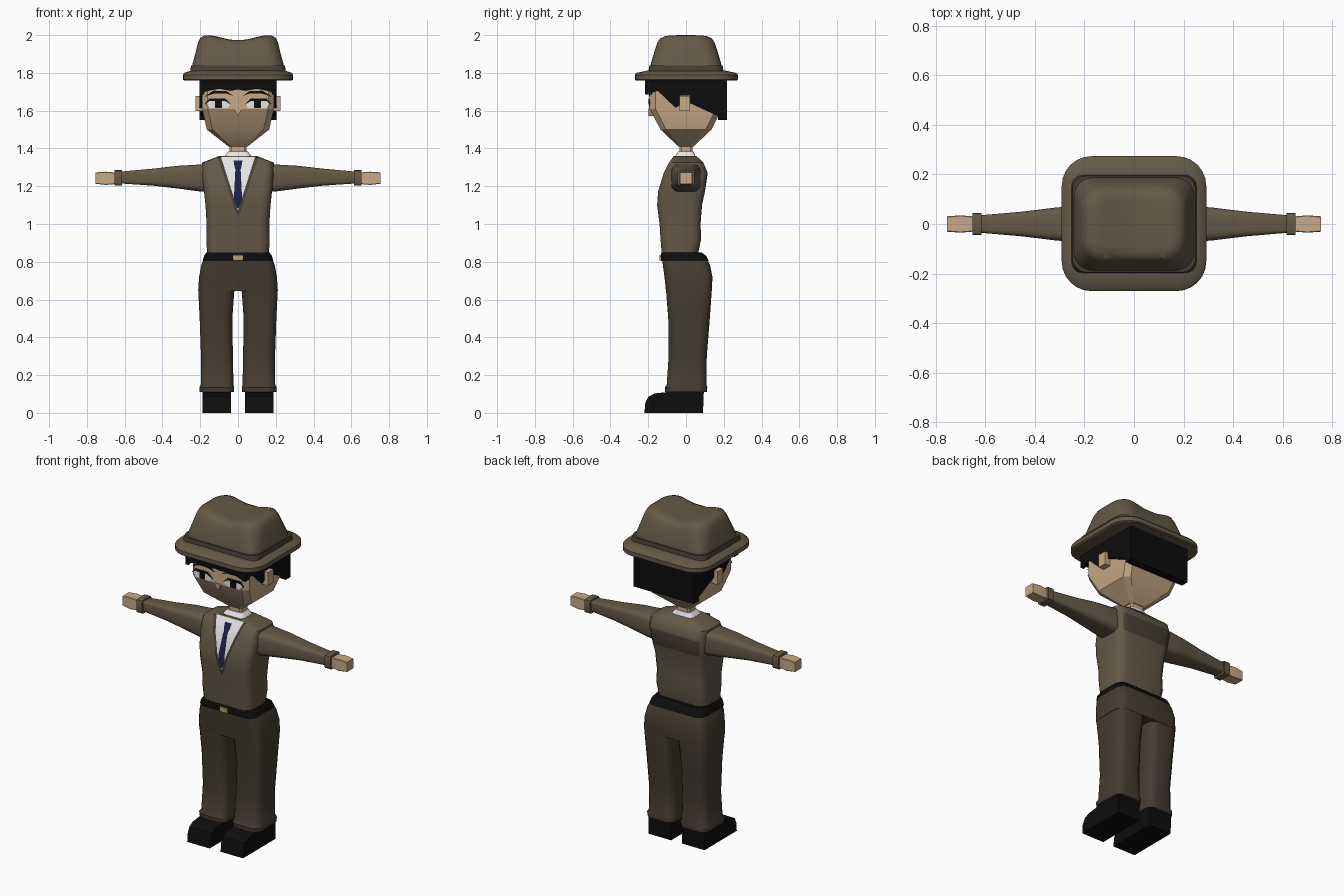
import bpy, bmesh, math
from mathutils import Matrix

if "Cube" in bpy.data.objects:
    bpy.data.objects.remove(bpy.data.objects["Cube"])


def mat(name, r, g, b):
    m = bpy.data.materials.new(name)
    m.diffuse_color = (r, g, b, 1)
    m.use_nodes = True
    m.node_tree.nodes["Principled BSDF"].inputs["Base Color"].default_value = m.diffuse_color
    return m


SUIT = mat("olive_brown", .127, .100, .061)
TRIM = mat("dark_olive", .062, .050, .033)
TROUSER = mat("trouser_brown", .058, .045, .031)
BLACK = mat("black", .004, .004, .004)
SKIN = mat("skin", .58, .40, .25)
WHITE = mat("white", .78, .78, .80)
NAVY = mat("navy", .012, .014, .07)
GOLD = mat("buckle_tan", .50, .36, .18)


def finish(name, bm, material, angle=35, recalc=True):
    if recalc:
        bmesh.ops.recalc_face_normals(bm, faces=bm.faces)
    me = bpy.data.meshes.new(name)
    bm.to_mesh(me)
    bm.free()
    ob = bpy.data.objects.new(name, me)
    bpy.context.collection.objects.link(ob)
    me.materials.append(material)
    bpy.ops.object.select_all(action='DESELECT')
    ob.select_set(True)
    bpy.context.view_layer.objects.active = ob
    bpy.ops.object.shade_smooth_by_angle(angle=math.radians(angle))
    return ob


def loft(name, rings, material, seg=3, side=0, dip=None, angle=35):
    """Rounded-rectangle rings (z, x0, x1, y0, y1, radius); side=+-1 lays it along x."""
    bm = bmesh.new()
    loops = []
    for z, x0, x1, y0, y1, r in rings:
        loop = []
        for k, (cx, cy) in enumerate(((x1 - r, y1 - r), (x0 + r, y1 - r),
                                      (x0 + r, y0 + r), (x1 - r, y0 + r))):
            for i in range(seg + 1):
                a = math.pi / 2 * (k + i / seg)
                loop.append(bm.verts.new((cx + r * math.cos(a), cy + r * math.sin(a), z)))
        loops.append(loop)
    n = len(loops[0])
    for a, b in zip(loops, loops[1:]):
        for i in range(n):
            bm.faces.new((a[i], a[(i + 1) % n], b[(i + 1) % n], b[i]))
    bm.faces.new(loops[0][::-1])
    bm.faces.new(loops[-1])
    if dip:
        dip(bm)
    if side:
        bm.transform(Matrix(((0, 0, side, 0), (0, 1, 0, 0), (1, 0, 0, 0), (0, 0, 0, 1))))
    return finish(name, bm, material, angle)


def sym(z, hx, y0, y1, r):
    return (z, -hx, hx, y0, y1, r)


def prism(name, pts, axis, a, b, material):
    """Outline in (x or y, z), extruded along the other axis from a to b."""
    bm = bmesh.new()
    co = (lambda p, d: (d, p[0], p[1])) if axis == 'x' else (lambda p, d: (p[0], d, p[1]))
    lo = [bm.verts.new(co(p, a)) for p in pts]
    hi = [bm.verts.new(co(p, b)) for p in pts]
    bm.faces.new(lo)
    bm.faces.new(hi[::-1])
    for i in range(len(pts)):
        j = (i + 1) % len(pts)
        bm.faces.new((lo[i], lo[j], hi[j], hi[i]))
    return finish(name, bm, material, 20)


def box(name, x0, x1, y0, y1, z0, z1, material):
    return prism(name, [(x0, z0), (x1, z0), (x1, z1), (x0, z1)], 'y', y0, y1, material)


def lerp(table, z):
    for (za, *a), (zb, *b) in zip(table, table[1:]):
        if za <= z <= zb:
            t = (z - za) / (zb - za)
            return [p + (q - p) * t for p, q in zip(a, b)]
    return table[-1][1:]


# Jacket body, with a darker yoke panel on the back
TORSO = [sym(.835, .163, -.128, .062, .05), sym(.92, .168, -.135, .08, .05),
         sym(1.0, .166, -.14, .077, .05), sym(1.1, .172, -.153, .085, .05),
         sym(1.17, .18, -.148, .10, .05), sym(1.27, .19, -.118, .115, .05),
         sym(1.325, .19, -.09, .092, .045), sym(1.36, .10, -.065, .055, .03)]
jacket = loft("jacket_body", TORSO, SUIT)
jacket.data.materials.append(TRIM)
for p in jacket.data.polygons:
    if p.normal.y > .9 and 1.17 < p.center.z < 1.27:
        p.material_index = 1


def chest_plate(name, rows, material, off):
    """Thin panel lying on the chest; rows are (z, left x, right x) from low to high."""
    zs = sorted({r[0] for r in rows} | {t[0] for t in TORSO if rows[0][0] < t[0] < rows[-1][0]})
    bm = bmesh.new()
    prev = None
    for z in zs:
        xl, xr = lerp(rows, z)
        y = lerp(TORSO, z)[2] - off
        cur = [bm.verts.new((xl, y, z)), bm.verts.new((xr, y, z))]
        if prev:
            bm.faces.new((prev[0], prev[1], cur[1], cur[0]))
        prev = cur
    finish(name, bm, material, recalc=False)


# Shirt front, necktie and lapel edges
chest_plate("shirt_front", [(1.07, -.002, .002), (1.355, -.095, .095)], WHITE, .004)
chest_plate("necktie", [(1.085, -.004, .004), (1.13, -.022, .022), (1.29, -.014, .014),
                        (1.30, -.018, .018), (1.335, -.023, .023)], NAVY, .008)
for s, tag in ((-1, "left"), (1, "right")):
    rows = [(1.05, *sorted((0, s * .004))), (1.07, *sorted((0, s * .014))),
            (1.355, *sorted((s * .09, s * .108)))]
    chest_plate("lapel_" + tag, rows, TRIM, .007)

# Collar and neck
loft("shirt_collar", [sym(1.335, .085, -.07, .058, .025), sym(1.365, .068, -.055, .048, .025),
                      sym(1.385, .05, -.04, .04, .02)], WHITE)
loft("neck", [sym(1.34, .045, -.035, .035, .01), sym(1.44, .045, -.035, .035, .01)], SKIN, 1)

# Head
loft("head", [sym(1.41, .05, -.04, .04, .015), sym(1.50, .165, -.135, .135, .03),
              sym(1.61, .19, -.192, .19, .03), sym(1.77, .192, -.192, .192, .03)], SKIN, 1, angle=25)
prism("nose", [(-.022, 1.612), (0, 1.572), (.022, 1.612)], 'y', -.198, -.15, SKIN)

# Hair: fringe, back and sides with sideburns
half = [(.2, 1.765), (.2, 1.685), (.17, 1.702), (.1, 1.716), (.04, 1.705), (0, 1.712)]
prism("hair_fringe", half + [(-x, z) for x, z in half[-2::-1]], 'y', -.217, -.18, BLACK)
box("hair_back", -.203, .203, .17, .217, 1.55, 1.765, BLACK)
side_hair = [(-.217, 1.765), (-.217, 1.685), (-.15, 1.705), (-.055, 1.615), (-.03, 1.63),
             (-.03, 1.68), (.02, 1.68), (.02, 1.64), (.217, 1.55), (.217, 1.765)]

for s, tag in ((-1, "left"), (1, "right")):
    prism("hair_side_" + tag, side_hair, 'x', s * .18, s * .203, BLACK)
    box("ear_" + tag, *sorted((s * .18, s * .225)), -.035, .02, 1.598, 1.678, SKIN)

    # Eyes and eyebrows
    def face_plate(name, pts, front, m):
        prism(name + tag, [(s * x, z) for x, z in pts], 'y', -.190, front, m)
    face_plate("eye_white_", [(.04, 1.63), (.055, 1.614), (.15, 1.614), (.168, 1.635),
                              (.15, 1.658), (.07, 1.658)], -.195, WHITE)
    face_plate("pupil_", [(.085, 1.614), (.122, 1.614), (.122, 1.658), (.085, 1.658)], -.197, BLACK)
    face_plate("upper_lid_", [(.035, 1.632), (.07, 1.652), (.15, 1.652), (.174, 1.636),
                              (.152, 1.664), (.068, 1.664)], -.198, BLACK)
    face_plate("eyebrow_", [(.025, 1.678), (.06, 1.69), (.12, 1.692), (.175, 1.675),
                            (.13, 1.706), (.06, 1.703)], -.197, BLACK)

    # Sleeve, cuff and hand
    def limb(name, rows, m, seg):
        loft(name + tag, [(x, z0, z1, -h, h, r) for x, z0, z1, h, r in rows], m, seg, side=s)
    limb("sleeve_", [(.15, 1.17, 1.315, .075, .035), (.20, 1.172, 1.315, .077, .035),
                     (.32, 1.188, 1.308, .066, .03), (.45, 1.203, 1.293, .05, .022),
                     (.625, 1.215, 1.277, .035, .012)], SUIT, 3)
    limb("sleeve_cuff_", [(.615, 1.203, 1.285, .045, .012), (.653, 1.203, 1.285, .045, .012)], SUIT, 2)
    limb("hand_", [(.64, 1.212, 1.272, .03, .003), (.70, 1.207, 1.277, .035, .003),
                   (.755, 1.213, 1.273, .031, .003)], SKIN, 1)

    # Trouser leg
    def leg(z, xi, xo, y0, y1, r):
        return (z, *sorted((s * xi, s * xo)), y0, y1, r)
    loft("trouser_leg_" + tag, [leg(.11, .022, .203, -.11, .11, .045), leg(.135, .02, .205, -.112, .113, .045),
                                leg(.15, .024, .197, -.102, .108, .045), leg(.3, .027, .196, -.092, .11, .05),
                                leg(.5, .03, .203, -.094, .126, .05), leg(.64, .02, .21, -.105, .136, .05),
                                leg(.70, .005, .20, -.108, .13, .05)], TROUSER)

    # Shoe
    shoe = [(-.22, 0), (.09, 0), (.095, .13), (-.09, .13), (-.10, .11), (-.165, .103),
            (-.20, .085), (-.216, .05)]
    prism("shoe_" + tag, shoe, 'x', s * .037, s * .188, BLACK)

# Trouser hips, belt and buckle
loft("trouser_hips", [sym(.645, .211, -.106, .137, .05), sym(.72, .206, -.114, .14, .05),
                      sym(.78, .195, -.122, .128, .05), sym(.815, .182, -.126, .112, .05)], TROUSER)
loft("belt", [sym(.805, .187, -.132, .12, .05), sym(.83, .18, -.134, .108, .05),
              sym(.848, .168, -.13, .085, .05)], BLACK)
box("belt_buckle", -.026, .026, -.141, -.12, .808, .836, GOLD)

# Hat brim, band and creased crown
loft("hat_brim", [sym(1.76, .285, -.265, .268, .115), sym(1.765, .292, -.271, .274, .12),
                  sym(1.79, .292, -.271, .274, .12), sym(1.80, .284, -.262, .265, .115),
                  sym(1.812, .25, -.205, .208, .07)], SUIT, 6)
loft("hat_band", [sym(1.80, .254, -.2, .2, .045), sym(1.838, .249, -.194, .194, .055)], TRIM, 5)


def crease(bm):
    # close the top in shrinking steps, then sink a valley along the middle
    top = max(bm.faces, key=lambda f: f.calc_center_median().z)
    bmesh.ops.bisect_plane(bm, geom=[top] + list(top.edges) + list(top.verts), plane_co=(0, 0, 0), plane_no=(1, 0, 0))
    for x in (-.12, -.08, -.04, .04, .08, .12):
        bmesh.ops.bisect_plane(bm, geom=list(bm.verts) + list(bm.edges) + list(bm.faces),
                               plane_co=(x, 0, 0), plane_no=(1, 0, 0))
    for v in bm.verts:
        up = max(0, (v.co.z - 1.88) / .12)
        v.co.z -= .028 * up * .5 * (1 + math.cos(math.pi * min(1, abs(v.co.x) / .17)))


loft("hat_crown", [sym(1.81, .247, -.19, .19, .07), sym(1.85, .24, -.186, .186, .075),
                   sym(1.91, .224, -.168, .168, .08), sym(1.96, .212, -.153, .153, .085),
                   sym(1.985, .2, -.138, .138, .08), sym(1.997, .18, -.115, .115, .07),
                   sym(2.0, .155, -.09, .09, .055)], SUIT, 6, dip=crease, angle=50)
